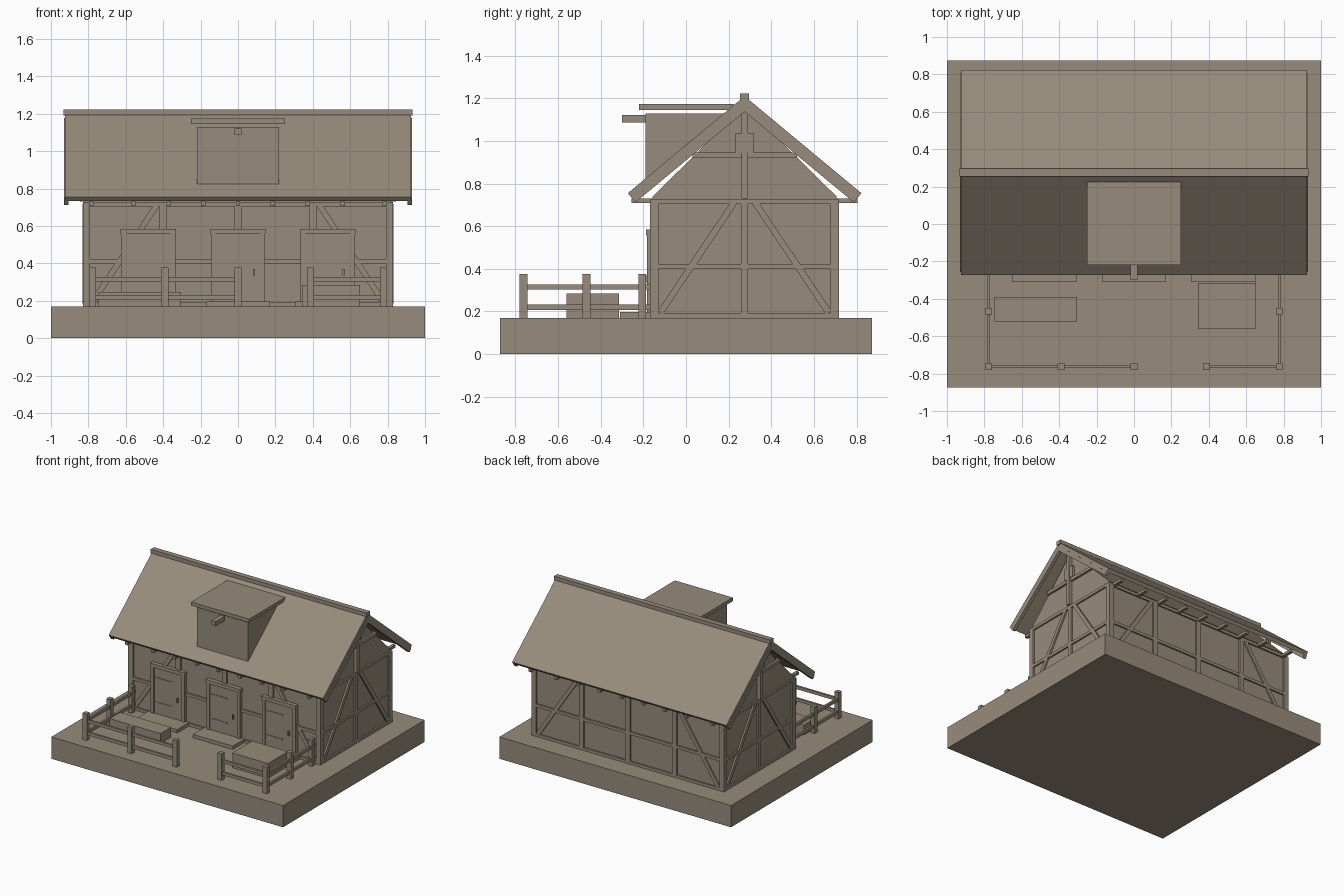
import bpy, bmesh
from mathutils import Vector, Matrix

if "Cube" in bpy.data.objects:
    bpy.data.objects.remove(bpy.data.objects["Cube"], do_unlink=True)

COLOUR = (0.31, 0.26, 0.20, 1)
clay = bpy.data.materials.new("warm_grey_brown")
clay.use_nodes = True
clay.diffuse_color = COLOUR
clay.node_tree.nodes["Principled BSDF"].inputs["Base Color"].default_value = COLOUR

GROUND = 0.17                      # top of the plinth
MID = 0.275                        # ridge line in y
HALF_X, HALF_Y = 0.83, 0.443       # outer faces of the timber frame
FRONT, BACK = MID - HALF_Y, MID + HALF_Y
RELIEF = 0.012                     # how far timbers stand proud


def finish(name, bm):
    bmesh.ops.recalc_face_normals(bm, faces=bm.faces)
    mesh = bpy.data.meshes.new(name)
    bm.to_mesh(mesh)
    bm.free()
    mesh.materials.append(clay)
    obj = bpy.data.objects.new(name, mesh)
    bpy.context.collection.objects.link(obj)
    return obj


def box(bm, x0, x1, y0, y1, z0, z1):
    size = Matrix.Diagonal((x1 - x0, y1 - y0, z1 - z0, 1))
    centre = Matrix.Translation(((x0 + x1) / 2, (y0 + y1) / 2, (z0 + z1) / 2))
    bmesh.ops.create_cube(bm, size=1, matrix=centre @ size)


def beam(bm, a, b, width, depth, normal):
    """Straight timber from a to b, depth measured along the wall normal."""
    a, b, n = Vector(a), Vector(b), Vector(normal)
    run = (b - a).normalized()
    turn = Matrix((run, n.cross(run), n)).transposed().to_4x4()
    size = Matrix.Diagonal(((b - a).length, width, depth, 1))
    bmesh.ops.create_cube(bm, size=1, matrix=Matrix.Translation((a + b) / 2) @ turn @ size)


def prism(bm, outline, x0, x1):
    """Extrude a y-z outline along x."""
    face = bm.faces.new([bm.verts.new((x0, y, z)) for y, z in outline])
    new = bmesh.ops.extrude_face_region(bm, geom=[face])["geom"]
    bmesh.ops.translate(bm, vec=(x1 - x0, 0, 0),
                        verts=[v for v in new if isinstance(v, bmesh.types.BMVert)])


def single(name, *dims):
    bm = bmesh.new()
    box(bm, *dims)
    return finish(name, bm)


single("plinth", -1, 1, -0.873, 0.873, 0, GROUND)

# House body with gable ends
bm = bmesh.new()
y0, y1 = FRONT + RELIEF, BACK - RELIEF
prism(bm, [(y0, GROUND), (y1, GROUND), (y1, 0.74), (MID, 1.165), (y0, 0.74)],
      -HALF_X + RELIEF, HALF_X - RELIEF)
finish("house_walls", bm)

# Corner posts
bm = bmesh.new()
for sx in (-1, 1):
    for sy in (-1, 1):
        xs = sorted((sx * HALF_X, sx * (HALF_X - 0.04)))
        ys = sorted((MID + sy * HALF_Y, MID + sy * (HALF_Y - 0.04)))
        box(bm, *xs, *ys, GROUND, 0.725)
finish("corner_posts", bm)

# Long wall timbers: rails, posts and end braces
RAILS = ((GROUND, 0.192), (0.40, 0.423), (0.705, 0.728))
bm = bmesh.new()
for sy in (-1, 1):
    face = MID + sy * HALF_Y
    ys = sorted((face, face - sy * 0.02))
    for z0, z1 in RAILS:
        box(bm, -0.80, 0.80, *ys, z0, z1)
    for x in (-0.40, 0, 0.40):
        box(bm, x - 0.02, x + 0.02, *ys, GROUND, 0.72)
    for sx in (-1, 1):
        y = face - sy * 0.011
        beam(bm, (sx * 0.78, y, 0.19), (sx * 0.435, y, 0.71), 0.03, 0.02, (0, sy, 0))
finish("long_wall_timbers", bm)

# Gable wall timbers: rails, centre post and braces
bm = bmesh.new()
for sx in (-1, 1):
    xs = sorted((sx * HALF_X, sx * (HALF_X - 0.02)))
    for z0, z1 in RAILS:
        box(bm, *xs, FRONT + 0.01, BACK - 0.01, z0, z1)
    box(bm, *xs, MID - 0.017, MID + 0.017, GROUND, 0.72)
    for sy in (-1, 1):
        x = sx * (HALF_X - 0.009)
        beam(bm, (x, MID + sy * 0.395, 0.195), (x, MID + sy * 0.05, 0.71),
             0.03, 0.02, (sx, 0, 0))
finish("gable_wall_timbers", bm)

# Gable top: king post, collar and small block
bm = bmesh.new()
for sx in (-1, 1):
    inner = sx * (HALF_X - 0.03)
    box(bm, *sorted((inner, sx * 0.845)), MID - 0.015, MID + 0.015, 0.73, 1.165)
    box(bm, *sorted((inner, sx * 0.835)), MID - 0.245, MID + 0.245, 0.92, 0.945)
    box(bm, *sorted((inner, sx * 0.84)), MID - 0.043, MID + 0.043, 0.945, 1.035)
finish("gable_king_posts", bm)

# Ceiling joists with exposed tails
bm = bmesh.new()
for x in (-0.785, -0.56, -0.374, -0.187, 0, 0.187, 0.374, 0.56, 0.785):
    box(bm, x - 0.012, x + 0.012, MID - 0.53, MID + 0.53, 0.708, 0.73)
finish("ceiling_joists", bm)

# Roof slopes with barge boards under their ends
ridge, eave = Vector((0, 1.21)), Vector((0.548, 0.755))
slope = (eave - ridge).normalized()
down = Vector((slope.y, -slope.x))


def band(side, top, bottom):
    """Strip of the roof section between two depths below the surface."""
    drop = down.y
    pts = [(0, ridge.y + top / drop), eave + down * top,
           eave + down * bottom, (0, ridge.y + bottom / drop)]
    return [(MID + side * p[0], p[1]) for p in pts]


roof, barge = bmesh.new(), bmesh.new()
for side in (-1, 1):
    prism(roof, band(side, 0, 0.027), -0.925, 0.925)
    for sx in (-1, 1):
        prism(barge, band(side, 0.026, 0.056), sx * 0.905, sx * 0.93)
finish("roof_slopes", roof)
finish("barge_boards", barge)
single("ridge_beam", -0.932, 0.932, MID - 0.021, MID + 0.021, 1.19, 1.222)

# Dormer with flat roof and hoist beam
bm = bmesh.new()
prism(bm, [(-0.19, 0.79), (-0.19, 1.128), (0.21, 1.128)], -0.22, 0.22)
finish("dormer_body", bm)
single("dormer_roof", -0.25, 0.25, -0.22, 0.225, 1.146, 1.174)
single("hoist_beam", -0.018, 0.018, -0.30, -0.17, 1.087, 1.122)

# Three doors with frames, hinges, handles and steps
frames, leaves, fittings, steps = (bmesh.new() for _ in range(4))
for cx in (-0.48, 0, 0.48):
    box(frames, cx - 0.148, cx + 0.148, -0.188, -0.15, 0.557, 0.585)
    for s in (-1, 1):
        box(frames, *sorted((cx + s * 0.12, cx + s * 0.145)), -0.183, -0.15, GROUND, 0.557)
    box(leaves, cx - 0.12, cx + 0.12, -0.175, -0.15, GROUND, 0.557)
    for z in (0.28, 0.47):
        box(fittings, cx - 0.115, cx + 0.03, -0.179, -0.17, z, z + 0.01)
    box(fittings, cx + 0.08, cx + 0.09, -0.19, -0.17, 0.335, 0.37)
    box(steps, cx - 0.172, cx + 0.172, -0.31, -0.16, GROUND, 0.197)
finish("door_frames", frames)
finish("door_leaves", leaves)
finish("door_fittings", fittings)
finish("door_steps", steps)

# Yard fence with a gap for the entrance
posts, rails = bmesh.new(), bmesh.new()
FX, FY = 0.777, -0.762
spots = [(x, FY) for x in (-FX, -0.39, 0, 0.387, FX)]
spots += [(s * FX, y) for s in (-1, 1) for y in (-0.467, -0.205)]
for x, y in spots:
    box(posts, x - 0.018, x + 0.018, y - 0.018, y + 0.018, GROUND, 0.377)
for z in (0.208, 0.303):
    for x0, x1 in ((-FX, 0), (0.387, FX)):
        box(rails, x0, x1, FY - 0.008, FY + 0.008, z, z + 0.024)
    for s in (-1, 1):
        box(rails, s * FX - 0.008, s * FX + 0.008, FY, -0.165, z, z + 0.024)
finish("fence_posts", posts)
finish("fence_rails", rails)

# Yard boxes
single("long_trough", -0.745, -0.305, -0.52, -0.39, GROUND, 0.247)
single("storage_box", 0.343, 0.652, -0.56, -0.315, GROUND, 0.285)
